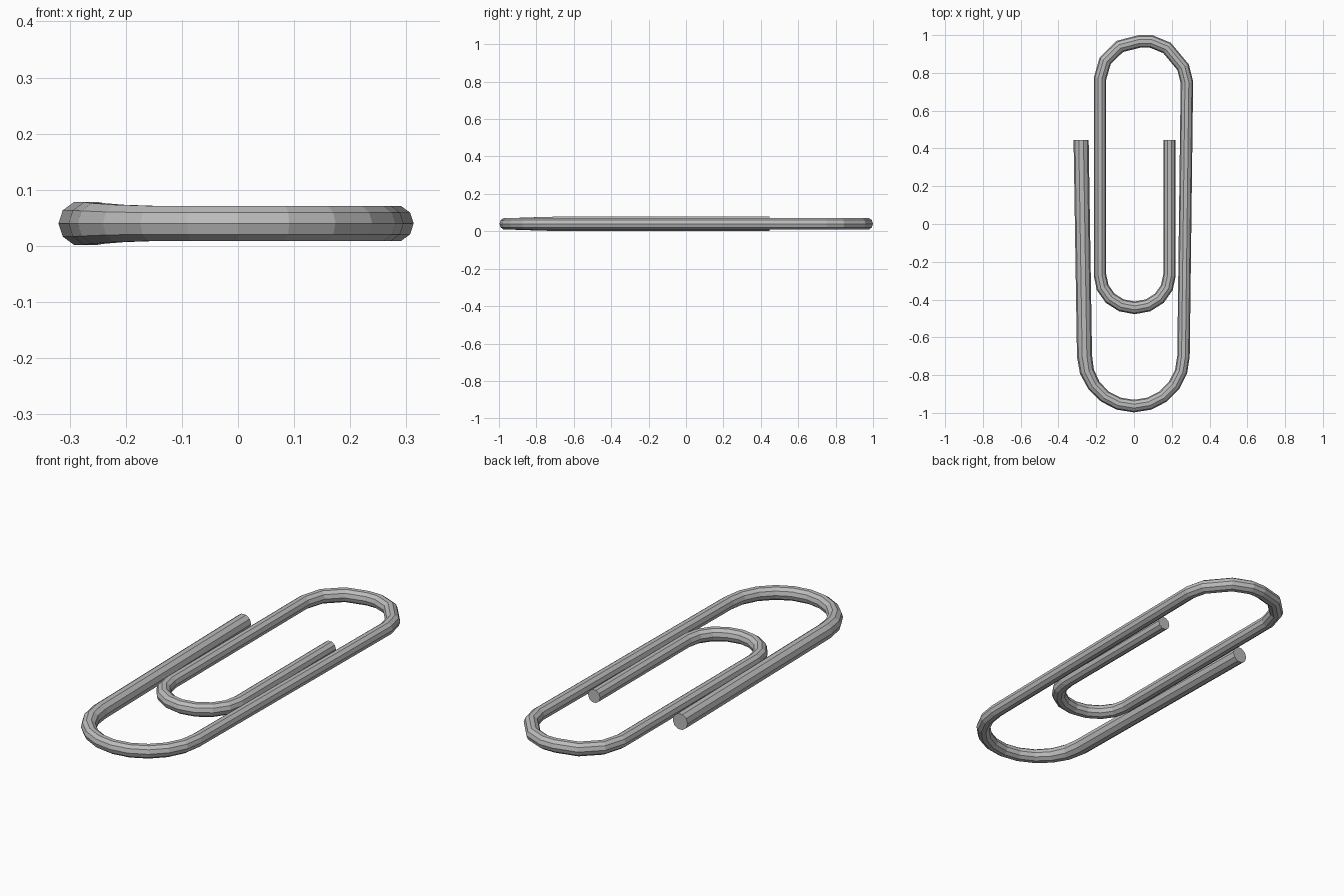
import bpy, bmesh, math
from mathutils import Vector

cube = bpy.data.objects.get("Cube")
if cube:
    bpy.data.objects.remove(cube, do_unlink=True)

SIDES = 10
MID_Z = 0.04
THICK, THIN = 0.04, 0.033

steel = bpy.data.materials.new("steel grey")
steel.use_nodes = True
colour = (0.5, 0.5, 0.5, 1)
steel.diffuse_color = colour
steel.node_tree.nodes["Principled BSDF"].inputs["Base Color"].default_value = colour


def lower_bend(cx, cy, rx, ry, steps, turn):
    """Half ellipse hanging below cy; turn 1 runs left to right."""
    pts = []
    for i in range(steps + 1):
        a = math.pi * i / steps
        pts.append(Vector((cx - turn * rx * math.cos(a), cy - ry * math.sin(a), 0)))
    return pts


def sweep_wire(name, path, radii):
    """Sweep a polygon along a flat path with mitred joints and end caps."""
    bm = bmesh.new()
    rings = []
    last = len(path) - 1
    for i, p in enumerate(path):
        before = (p - path[max(i - 1, 0)]).normalized()
        after = (path[min(i + 1, last)] - p).normalized()
        tangent = (before + after).normalized()
        side = Vector((tangent.y, -tangent.x, 0))
        reach = 1 / max(tangent.dot(after if i < last else before), 0.5)
        ring = []
        for k in range(SIDES):
            a = math.tau * k / SIDES
            offset = side * (radii[i] * reach * math.cos(a))
            ring.append(bm.verts.new(p + offset + Vector((0, 0, MID_Z + radii[i] * math.sin(a)))))
        rings.append(ring)
    for r, s in zip(rings, rings[1:]):
        for k in range(SIDES):
            n = (k + 1) % SIDES
            bm.faces.new((r[k], r[n], s[n], s[k]))
    bm.faces.new(rings[0])
    bm.faces.new(rings[-1])
    bmesh.ops.recalc_face_normals(bm, faces=bm.faces)
    mesh = bpy.data.meshes.new(name)
    bm.to_mesh(mesh)
    bm.free()
    mesh.materials.append(steel)
    obj = bpy.data.objects.new(name, mesh)
    bpy.context.collection.objects.link(obj)
    return obj


# Outer leg and large lower bend
path = [Vector((-0.28, 0.445, 0))]
path += lower_bend(0, -0.70, 0.262, 0.264, 10, 1)
# Upper bend, slightly lopsided
upper = [(0.28, 0.75), (0.26, 0.83), (0.175, 0.932), (0.09, 0.967),
         (0.03, 0.967), (-0.075, 0.94), (-0.152, 0.865), (-0.18, 0.77)]
path += [Vector((x, y, 0)) for x, y in upper]
# Small lower bend and inner leg
path += lower_bend(0.004, -0.27, 0.184, 0.174, 8, 1)
path.append(Vector((0.188, 0.445, 0)))

# The outer leg is thicker and tapers into the large bend
radii = [THIN] * len(path)
radii[:5] = [THICK, THICK, 0.038, 0.035, THIN]
sweep_wire("bent_wire", path, radii)
